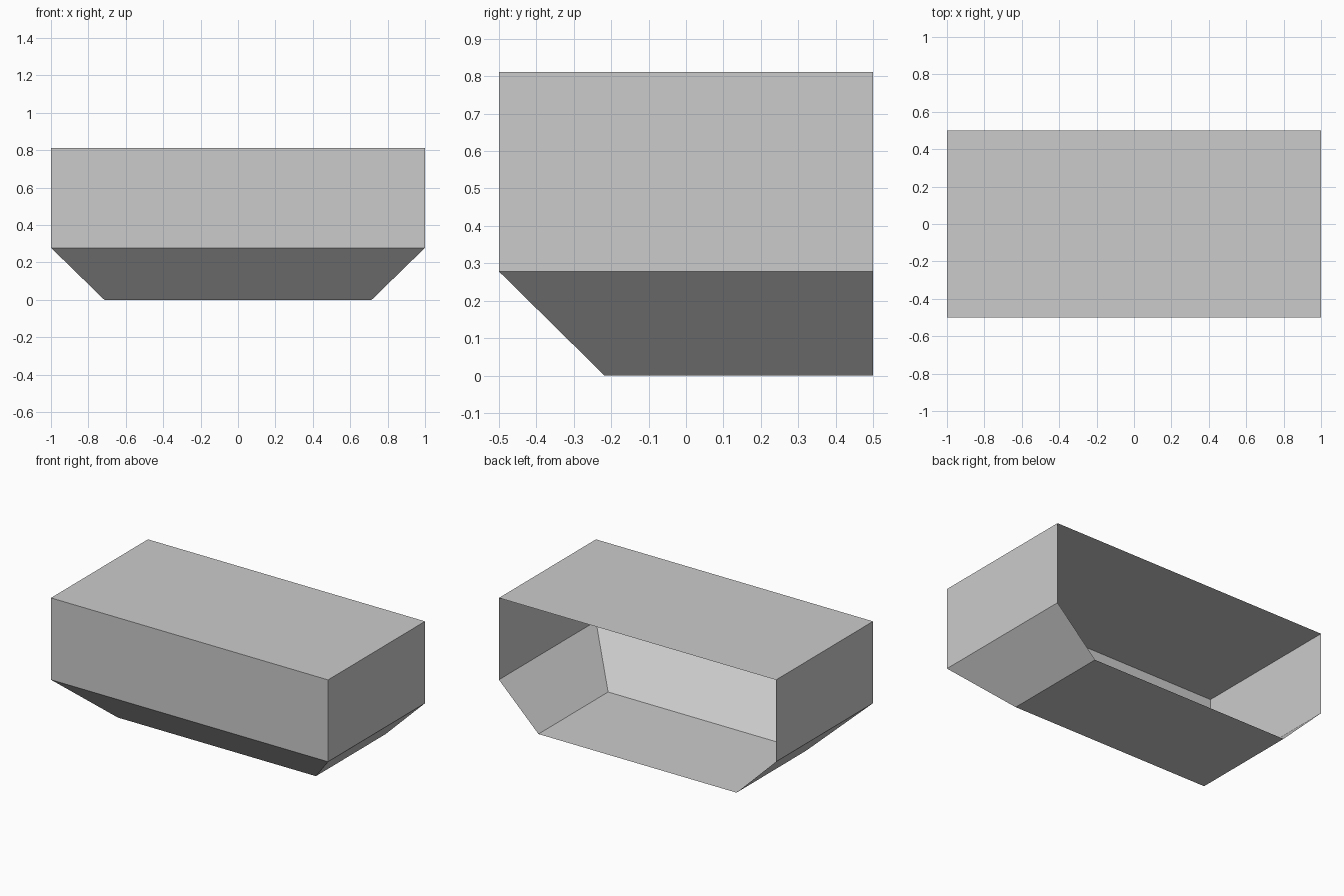
import bpy
import bmesh

cube = bpy.data.objects.get("Cube")
if cube:
    bpy.data.objects.remove(cube)

# One plain grey for the whole shell
grey = bpy.data.materials.new("light grey")
grey.use_nodes = True
colour = (0.6, 0.6, 0.6, 1)
grey.diffuse_color = colour
grey.node_tree.nodes["Principled BSDF"].inputs["Base Color"].default_value = colour

BACK = 0.5
# Rectangular levels from bottom to top: half width, front y, height
levels = [(0.715, -0.218, 0.0), (1.0, -0.5, 0.278), (1.0, -0.5, 0.812)]

bm = bmesh.new()
rings = []
for half, front, z in levels:
    corners = [(-half, BACK), (-half, front), (half, front), (half, BACK)]
    rings.append([bm.verts.new((x, y, z)) for x, y in corners])

# Left, front and right walls between levels; the back stays open
for low, high in zip(rings, rings[1:]):
    for i in range(3):
        bm.faces.new((low[i], low[i + 1], high[i + 1], high[i]))

# Floor and roof panels
bm.faces.new(rings[0][::-1])
bm.faces.new(rings[-1])

mesh = bpy.data.meshes.new("open_back_shell")
bm.to_mesh(mesh)
bm.free()
mesh.materials.append(grey)
shell = bpy.data.objects.new("open_back_shell", mesh)
bpy.context.collection.objects.link(shell)
